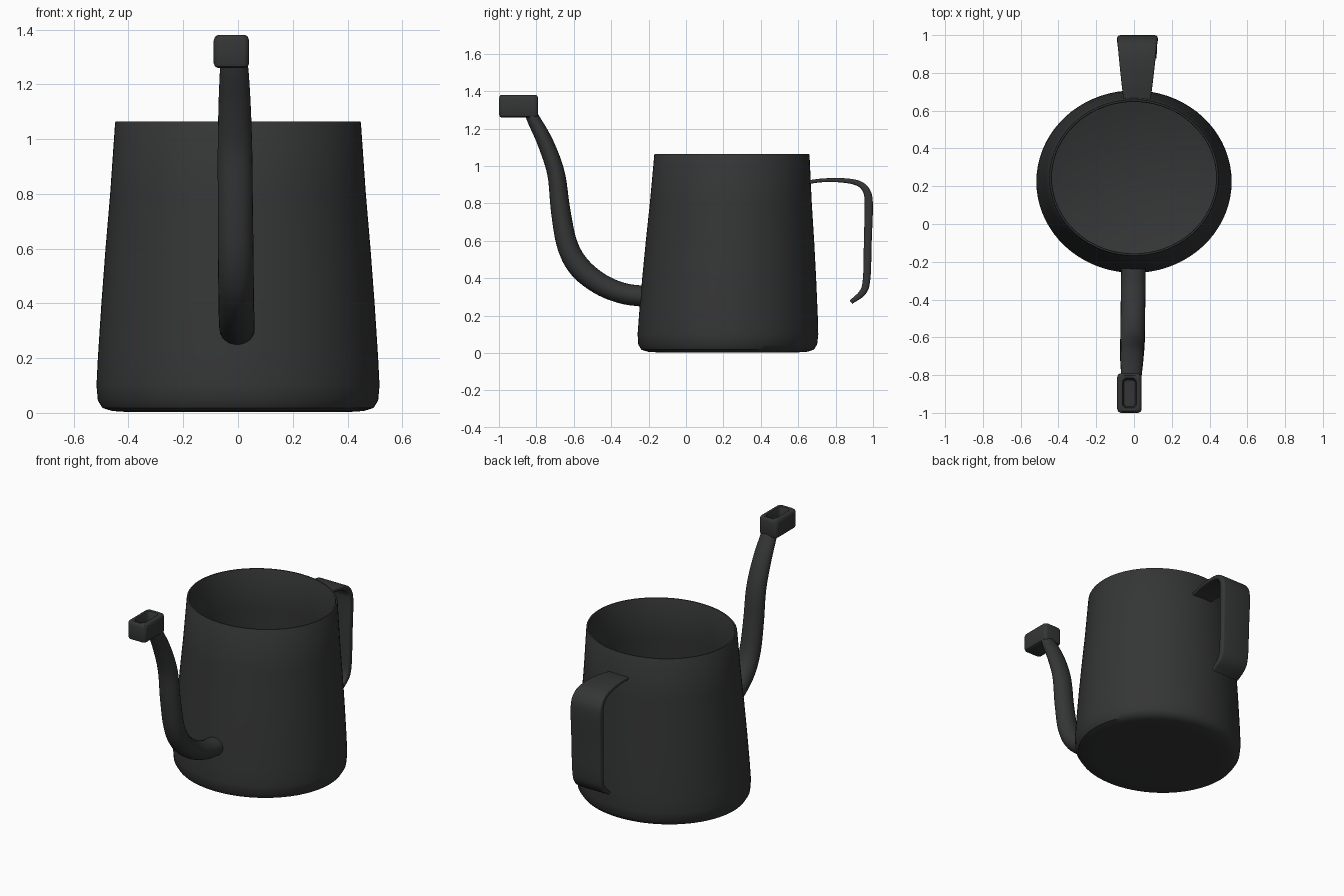
import bpy, bmesh, math
from mathutils import Vector

if "Cube" in bpy.data.objects:
    bpy.data.objects.remove(bpy.data.objects["Cube"])

X, Y = Vector((1, 0, 0)), Vector((0, 1, 0))
black = bpy.data.materials.new("matte_black")
black.diffuse_color = (0.035, 0.036, 0.036, 1)
black.use_nodes = True
black.node_tree.nodes["Principled BSDF"].inputs["Base Color"].default_value = black.diffuse_color


def ellipse(a, b, n):
    return [(a * math.cos(2 * math.pi * i / n), b * math.sin(2 * math.pi * i / n)) for i in range(n)]


def rounded_rect(a, b, r, seg=4):
    pts = []
    for k, (sx, sy) in enumerate([(1, 1), (-1, 1), (-1, -1), (1, -1)]):
        for j in range(seg + 1):
            t = (k + j / seg) * math.pi / 2
            pts.append((sx * (a - r) + r * math.cos(t), sy * (b - r) + r * math.sin(t)))
    return pts


def place(section, centre, u, v):
    return [centre + u * p + v * q for p, q in section]


def loft(name, rings):
    """Skin a list of equal-length rings and close both ends."""
    bm = bmesh.new()
    rows = [[bm.verts.new(p) for p in ring] for ring in rings]
    n = len(rows[0])
    for lo, hi in zip(rows, rows[1:]):
        for i in range(n):
            bm.faces.new((lo[i], lo[(i + 1) % n], hi[(i + 1) % n], hi[i]))
    bm.faces.new(rows[0][::-1])
    bm.faces.new(rows[-1])
    bmesh.ops.recalc_face_normals(bm, faces=bm.faces)
    mesh = bpy.data.meshes.new(name)
    bm.to_mesh(mesh)
    bm.free()
    ob = bpy.data.objects.new(name, mesh)
    bpy.context.collection.objects.link(ob)
    mesh.materials.append(black)
    bpy.ops.object.select_all(action='DESELECT')
    ob.select_set(True)
    bpy.context.view_layer.objects.active = ob
    bpy.ops.object.shade_smooth_by_angle(angle=math.radians(40))
    return ob


def smooth_path(keys, steps=6):
    """Catmull-Rom through tuples of any length."""
    k = [Vector(p) for p in keys]
    k = [2 * k[0] - k[1]] + k + [2 * k[-1] - k[-2]]
    out = []
    for a, b, c, d in zip(k, k[1:], k[2:], k[3:]):
        for s in range(steps):
            t = s / steps
            out.append(0.5 * (2 * b + (c - a) * t + (2 * a - 5 * b + 4 * c - d) * t * t
                              + (3 * b - a - 3 * c + d) * t ** 3))
    return out + [k[-2]]


def sweep(name, keys, centre_x, section):
    """keys: (y, z, half width, half thickness) along the side profile."""
    path = smooth_path(keys)
    rings = []
    for i, p in enumerate(path):
        d = path[min(i + 1, len(path) - 1)] - path[max(i - 1, 0)]
        normal = Vector((0, -d[1], d[0])).normalized()
        x = centre_x[0] + (centre_x[1] - centre_x[0]) * i / (len(path) - 1)
        rings.append(place(section(p[2], p[3]), Vector((x, p[0], p[1])), X, normal))
    return loft(name, rings)


# Tapered hollow body: outer wall up, over the rim, inner wall down to the floor
outer = [(0.003, 0.40), (0.007, 0.46), (0.018, 0.495), (0.045, 0.512), (0.10, 0.517), (0.20, 0.512),
         (0.40, 0.499), (0.60, 0.484), (0.80, 0.467), (1.06, 0.449), (1.065, 0.446)]
inner = [(1.065, 0.438), (1.06, 0.435), (0.80, 0.452), (0.40, 0.484), (0.10, 0.498), (0.05, 0.49), (0.03, 0.46)]
loft("body", [place(ellipse(r, r - 0.034, 72), Vector((0, 0.222 + 0.022 * z, z)), X, Y)
              for z, r in outer + inner])

# Gooseneck spout
sweep("spout", [(-0.225, 0.303, 0.064, 0.056), (-0.34, 0.32, 0.065, 0.056), (-0.46, 0.37, 0.065, 0.058),
                (-0.57, 0.46, 0.065, 0.06), (-0.635, 0.58, 0.065, 0.056), (-0.67, 0.76, 0.064, 0.052),
                (-0.695, 0.96, 0.063, 0.047), (-0.75, 1.12, 0.059, 0.043), (-0.81, 1.24, 0.053, 0.036),
                (-0.835, 1.29, 0.048, 0.03)],
      (-0.003, -0.015), lambda a, b: ellipse(a, b, 24))

# Hollow box tip on the spout: (z, half x, half y, corner radius)
tip = [(1.260, 0.050, 0.092, 0.012), (1.265, 0.060, 0.101, 0.018), (1.278, 0.065, 0.105, 0.022),
       (1.360, 0.065, 0.105, 0.022), (1.374, 0.060, 0.101, 0.02), (1.380, 0.051, 0.094, 0.02),
       (1.378, 0.038, 0.080, 0.025), (1.370, 0.034, 0.076, 0.025), (1.290, 0.030, 0.072, 0.022)]
loft("spout_tip", [place(rounded_rect(a, b, r), Vector((-0.024, -0.895, z)), X, Y) for z, a, b, r in tip])

# Strap handle, open at its lower end
sweep("handle", [(0.66, 0.915, 0.072, 0.010), (0.74, 0.924, 0.082, 0.010), (0.84, 0.923, 0.093, 0.012),
                 (0.92, 0.908, 0.101, 0.015), (0.963, 0.870, 0.106, 0.019), (0.977, 0.80, 0.108, 0.022),
                 (0.972, 0.60, 0.106, 0.021), (0.966, 0.40, 0.104, 0.020), (0.945, 0.325, 0.102, 0.018),
                 (0.882, 0.272, 0.100, 0.011)],
      (0.016, 0.020), lambda a, b: rounded_rect(a, b, 0.7 * b, 3))
